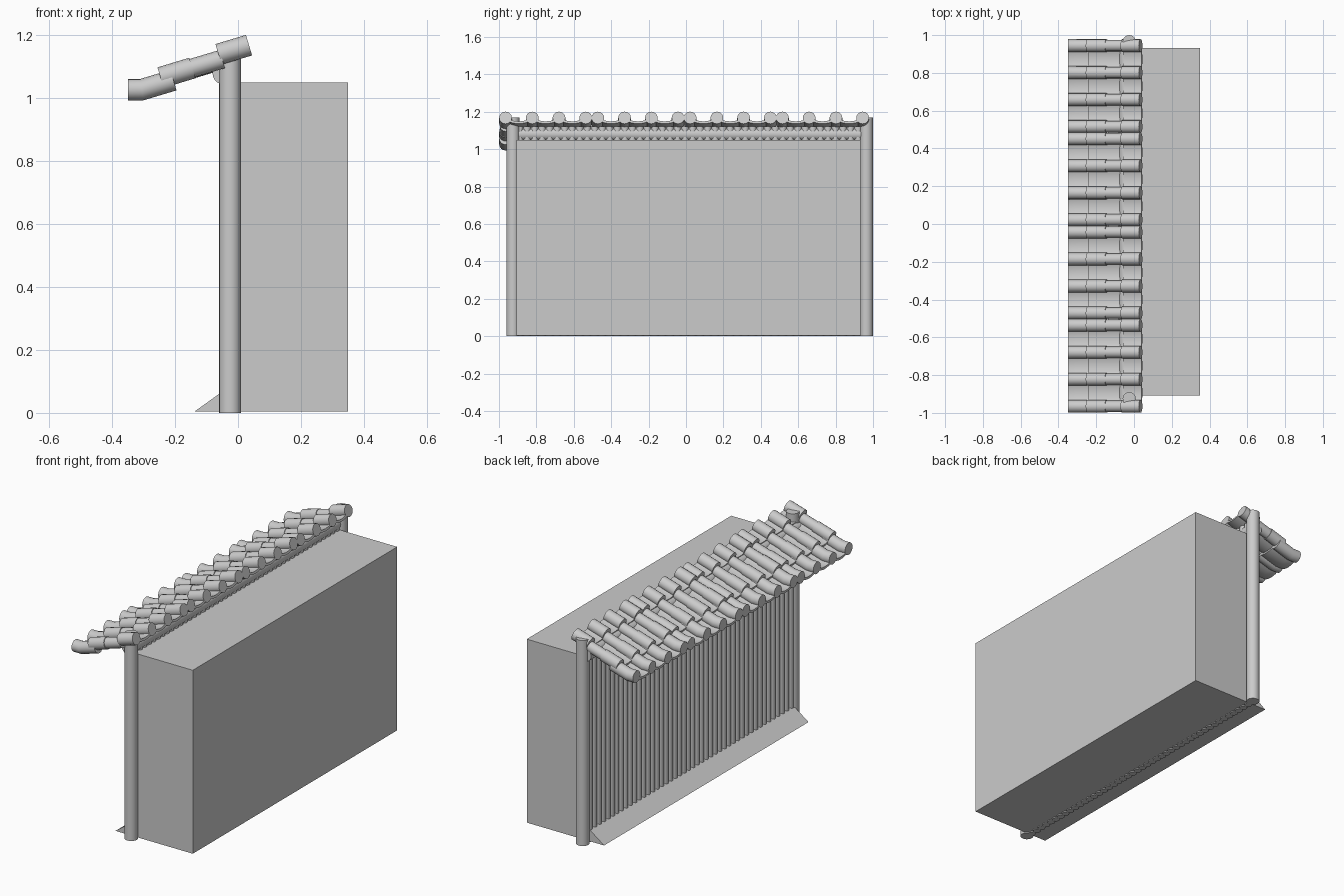
import bpy, bmesh, math
from mathutils import Vector

cube = bpy.data.objects.get("Cube")
if cube:
    bpy.data.objects.remove(cube, do_unlink=True)


def finish(bm, name, smooth=True):
    bmesh.ops.recalc_face_normals(bm, faces=bm.faces)
    mesh = bpy.data.meshes.new(name)
    bm.to_mesh(mesh)
    bm.free()
    obj = bpy.data.objects.new(name, mesh)
    bpy.context.collection.objects.link(obj)
    if smooth:
        bpy.ops.object.select_all(action='DESELECT')
        obj.select_set(True)
        bpy.context.view_layer.objects.active = obj
        bpy.ops.object.shade_smooth_by_angle(angle=math.radians(40))
    return obj


def sweep(bm, path, section, y):
    """Sweep a closed section of (y, normal) points along an x-z path, with capped ends."""
    pts = [Vector(p) for p in path]
    rings = []
    for i, p in enumerate(pts):
        steps = [(b - a).normalized() for a, b in zip(pts, pts[1:])]
        near = steps[max(i - 1, 0):i + 1]
        t = sum(near, Vector((0, 0))).normalized()
        normal = Vector((t.y, -t.x)) / t.dot(near[0])
        rings.append([bm.verts.new((p.x + normal.x * n, y + s, p.y + normal.y * n))
                      for s, n in section])
    for a, b in zip(rings, rings[1:]):
        for k in range(len(a)):
            j = (k + 1) % len(a)
            bm.faces.new((a[k], a[j], b[j], b[k]))
    bm.faces.new(rings[0])
    bm.faces.new(rings[-1][::-1])


def circle(radius, sides=16):
    return [(radius * math.cos(math.tau * k / sides), radius * math.sin(math.tau * k / sides))
            for k in range(sides)]


def upright(bm, x, y, radius, height, sides):
    verts = bmesh.ops.create_cone(bm, cap_ends=True, segments=sides, radius1=radius,
                                  radius2=radius, depth=height)["verts"]
    bmesh.ops.translate(bm, verts=verts, vec=(x, y, height / 2))


# Solid wall block with sloping foot
bm = bmesh.new()
profile = [(0.35, 0.005), (0.35, 1.05), (-0.03, 1.05), (-0.03, 0.082), (-0.137, 0.005)]
front, back = ([bm.verts.new((x, y, z)) for x, z in profile] for y in (-0.907, 0.933))
bm.faces.new(front)
bm.faces.new(back[::-1])
for k in range(len(profile)):
    j = (k + 1) % len(profile)
    bm.faces.new((front[k], front[j], back[j], back[k]))
finish(bm, "wall_block", smooth=False)

# End posts
for name, y in (("front_post", -0.925), ("back_post", 0.965)):
    bm = bmesh.new()
    upright(bm, -0.025, y, 0.035, 1.17, 20)
    finish(bm, name)

# Row of round pickets
bm = bmesh.new()
count = 46
for k in range(count):
    upright(bm, -0.03, -0.89 + 1.81 * k / (count - 1), 0.021, 1.12, 10)
finish(bm, "picket_row")

# Beam carrying the roof
bm = bmesh.new()
beam = circle(0.037, 20)
ends = [[bm.verts.new((-0.044 + a, y, 1.08 + b)) for a, b in beam] for y in (-0.93, 0.97)]
for k in range(len(beam)):
    j = (k + 1) % len(beam)
    bm.faces.new((ends[0][k], ends[0][j], ends[1][j], ends[1][k]))
bm.faces.new(ends[0])
bm.faces.new(ends[1][::-1])
finish(bm, "roof_beam")

# Overlapping tile courses, from the ridge down to the bent eave
upper = [(0.035, 1.168), (-0.062, 1.139)]
middle = [(-0.05, 1.124), (-0.246, 1.065)]
eave = [(-0.205, 1.057), (-0.305, 1.027), (-0.35, 1.027)]
neck = [(-0.05, 1.124), (-0.15, 1.094)]
collar = [(-0.145, 1.0955), (-0.246, 1.065)]
caps = [(upper, 0.034), (neck, 0.030), (collar, 0.034), (eave, 0.034)]

# Curved pan section: sagging upper arc and its underside
pitch, sag, thick = 0.143, 0.02, 0.013
spread = [k / 4 - 1 for k in range(9)]
arc = [(u * pitch / 2, -sag * (1 - u * u)) for u in spread]
pan = arc + [(s, n - thick) for s, n in reversed(arc)]

# Four roof panels, each with four cap rows and three pan rows
for panel in range(4):
    start = -0.965 + panel * 0.4935
    bm = bmesh.new()
    for row in range(4):
        for path, radius in caps:
            sweep(bm, path, circle(radius), start + row * pitch)
    finish(bm, f"cap_tiles_{panel + 1}")
    bm = bmesh.new()
    for row in range(3):
        for path in (upper, middle, eave):
            sweep(bm, path, pan, start + (row + 0.5) * pitch)
    finish(bm, f"pan_tiles_{panel + 1}")
